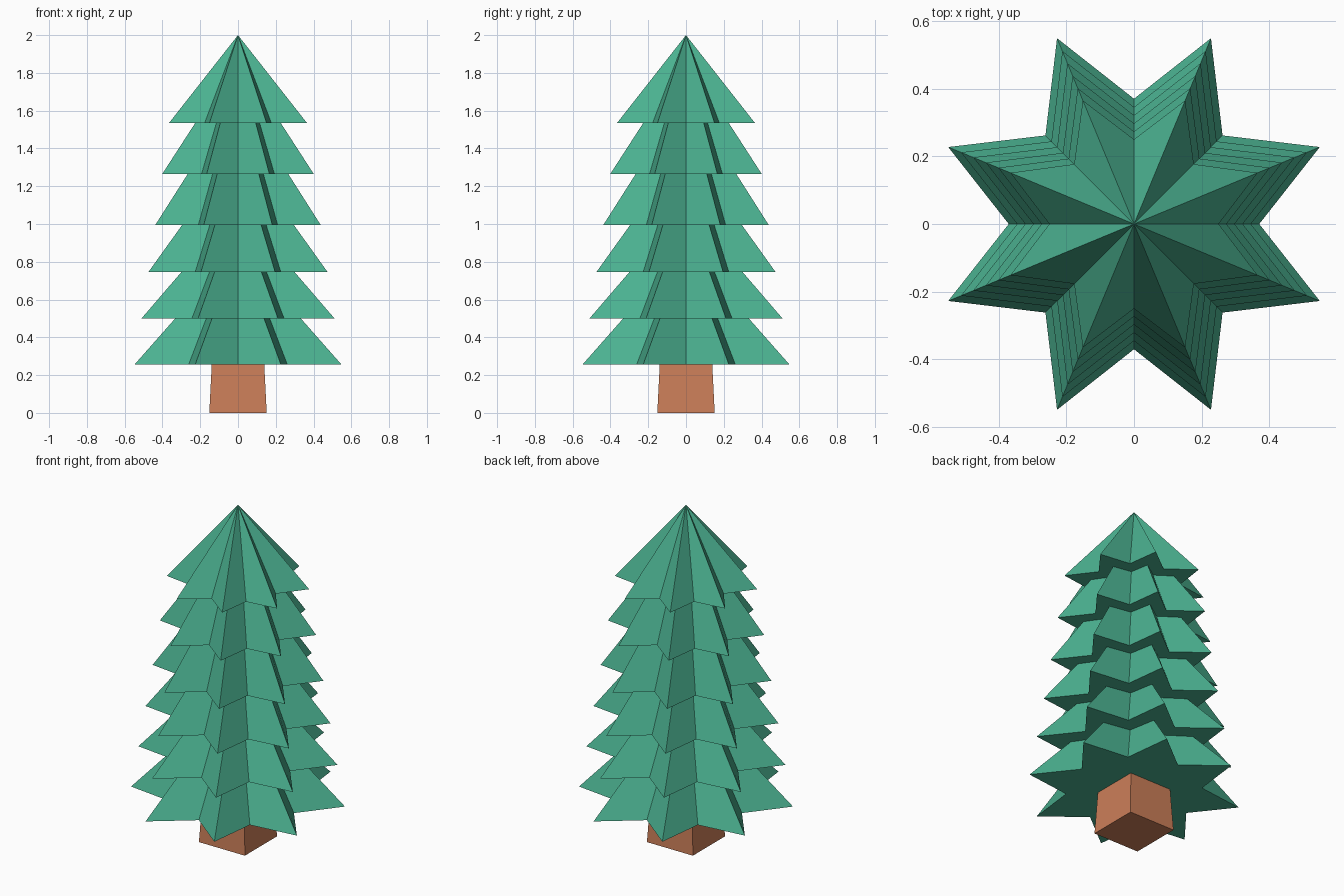
import bpy, bmesh
from math import sin, cos, pi

if "Cube" in bpy.data.objects:
    bpy.data.objects.remove(bpy.data.objects["Cube"])


def material(name, color):
    m = bpy.data.materials.new(name)
    m.diffuse_color = (*color, 1)
    m.use_nodes = True
    m.node_tree.nodes["Principled BSDF"].inputs["Base Color"].default_value = m.diffuse_color
    return m


def finish(bm, name, mat):
    bmesh.ops.recalc_face_normals(bm, faces=bm.faces[:])
    me = bpy.data.meshes.new(name)
    bm.to_mesh(me)
    bm.free()
    me.materials.append(mat)
    ob = bpy.data.objects.new(name, me)
    bpy.context.collection.objects.link(ob)
    return ob


def star_ring(bm, tip, valley, z):
    """Eight-pointed star: valleys on the axes, tips half way between."""
    radii = (valley, tip)
    return [bm.verts.new((radii[i % 2] * cos(i * pi / 8),
                          radii[i % 2] * sin(i * pi / 8), z)) for i in range(16)]


def bridge(bm, a, b):
    n = len(a)
    for i in range(n):
        j = (i + 1) % n
        bm.faces.new((a[i], a[j], b[j], b[i]))


# Foliage: one stepped skin of star-shaped skirts ending in a point
# (bottom z, skirt tip radius, skirt valley radius, tucked-in tip radius at its top)
tiers = [
    (0.255, 0.594, 0.370, 0.360),
    (0.500, 0.553, 0.345, 0.325),
    (0.745, 0.514, 0.321, 0.320),
    (0.995, 0.474, 0.297, 0.288),
    (1.265, 0.434, 0.273, 0.245),
    (1.535, 0.395, 0.250, 0.0),
]
bm = bmesh.new()
previous = None
for k, (z, tip, valley, top) in enumerate(tiers):
    skirt = star_ring(bm, tip, valley, z)
    if previous:
        bridge(bm, previous, skirt)
    else:
        bm.faces.new(skirt[::-1])
    if top:
        previous = star_ring(bm, top, top * 0.66, tiers[k + 1][0])
        bridge(bm, skirt, previous)
    else:
        apex = bm.verts.new((0, 0, 2.0))
        for i in range(16):
            bm.faces.new((skirt[i], skirt[(i + 1) % 16], apex))
finish(bm, "foliage", material("needles", (0.07, 0.44, 0.28)))

# Trunk: square block, slightly tapered
bm = bmesh.new()
rings = [[bm.verts.new((x * h, y * h, z)) for x, y in
          ((-1, -1), (1, -1), (1, 1), (-1, 1))]
         for h, z in ((0.152, 0.0), (0.139, 0.255))]
bridge(bm, *rings)
bm.faces.new(rings[0][::-1])
bm.faces.new(rings[1])
finish(bm, "trunk", material("bark", (0.60, 0.21, 0.10)))
